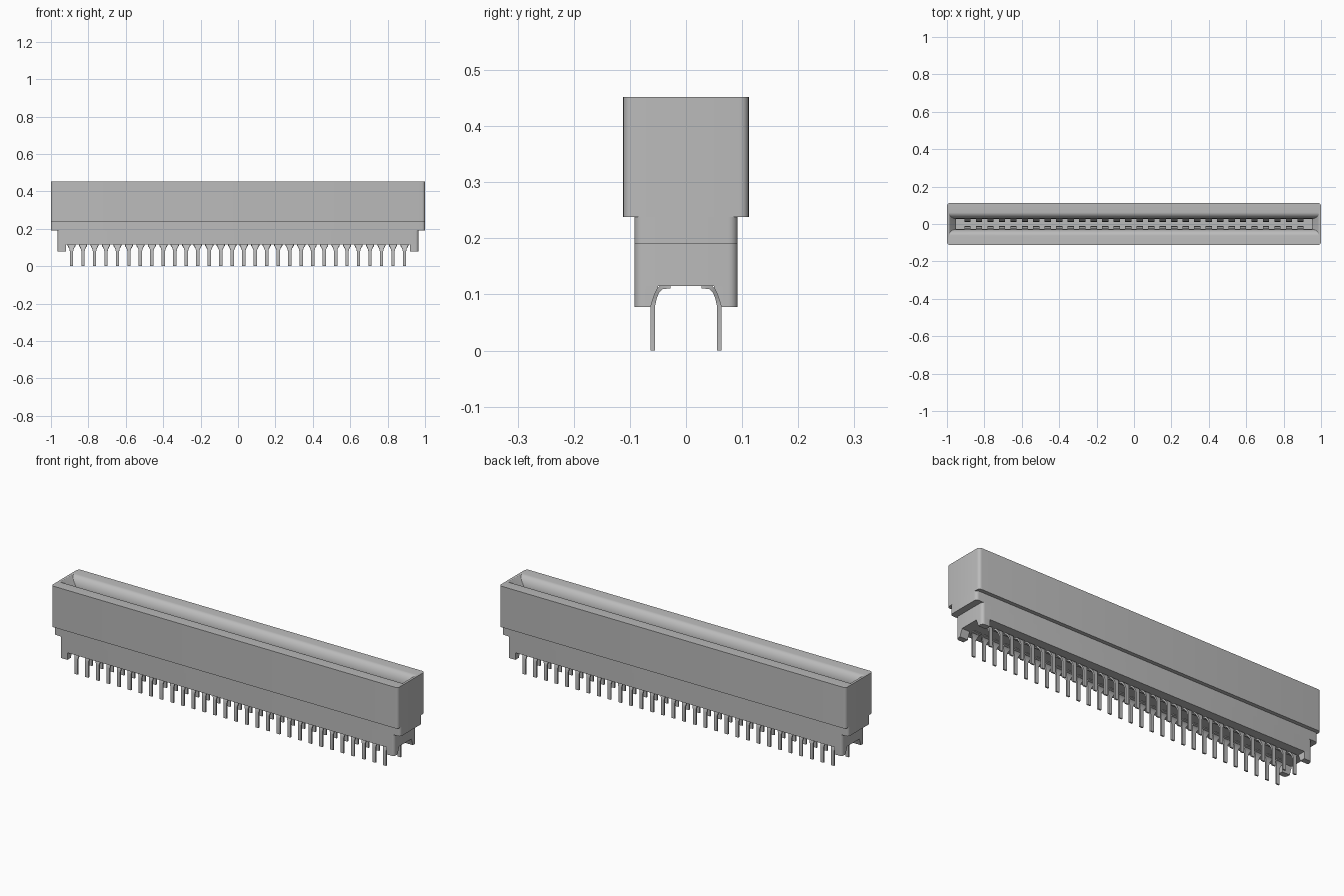
import bpy, bmesh, math
from mathutils import Vector

cube = bpy.data.objects.get("Cube")
if cube:
    bpy.data.objects.remove(cube, do_unlink=True)

grey = bpy.data.materials.new("plain grey")
grey.use_nodes = True
grey.diffuse_color = (0.5, 0.5, 0.5, 1)
grey.node_tree.nodes["Principled BSDF"].inputs["Base Color"].default_value = (0.5, 0.5, 0.5, 1)

PINS = 30
FIRST = -0.89
PITCH = -2 * FIRST / (PINS - 1)


def loft(bm, rings):
    """Bridge rings of points in order and cap both ends."""
    loops = [[bm.verts.new(p) for p in ring] for ring in rings]
    n = len(loops[0])
    for a, b in zip(loops, loops[1:]):
        for i in range(n):
            j = (i + 1) % n
            bm.faces.new((a[i], a[j], b[j], b[i]))
    bm.faces.new(loops[0][::-1])
    bm.faces.new(loops[-1])


def finish(name, bm):
    bmesh.ops.recalc_face_normals(bm, faces=bm.faces[:])
    mesh = bpy.data.meshes.new(name)
    bm.to_mesh(mesh)
    bm.free()
    mesh.materials.append(grey)
    obj = bpy.data.objects.new(name, mesh)
    bpy.context.collection.objects.link(obj)
    bpy.ops.object.select_all(action='DESELECT')
    obj.select_set(True)
    bpy.context.view_layer.objects.active = obj
    bpy.ops.object.shade_smooth_by_angle(angle=math.radians(32))
    return obj


def rounded_rect(hx, hy, r, z, steps=5):
    pts = []
    for k, (sx, sy) in enumerate([(1, 1), (-1, 1), (-1, -1), (1, -1)]):
        for s in range(steps + 1):
            a = math.pi / 2 * (k + s / steps)
            pts.append((sx * (hx - r) + r * math.cos(a),
                        sy * (hy - r) + r * math.sin(a), z))
    return pts


# Housing: stepped outer walls, rounded lead-in and card slot
bm = bmesh.new()
R = 0.016
rings = [rounded_rect(0.965, 0.092, R, 0.115),
         rounded_rect(0.965, 0.092, R, 0.19),
         rounded_rect(1.0, 0.092, R, 0.19),
         rounded_rect(1.0, 0.092, R, 0.238),
         rounded_rect(1.0, 0.112, R, 0.238),
         rounded_rect(1.0, 0.112, R, 0.452)]
for s in range(9):
    a = math.pi / 2 * s / 8
    drop = 1 - math.cos(a)
    rings.append(rounded_rect(0.988 - 0.036 * drop, 0.062 - 0.034 * math.sin(a),
                              0.001, 0.452 - 0.05 * drop))
rings.append(rounded_rect(0.952, 0.028, 0.001, 0.17))
loft(bm, rings)
finish("housing", bm)

# Standoff feet at both ends, with sloped inner faces
bm = bmesh.new()
foot = [(0.05, 0.12), (0.05, 0.112), (0.056, 0.1), (0.063, 0.078),
        (0.092, 0.078), (0.092, 0.12)]
for sx in (-1, 1):
    for sy in (-1, 1):
        loft(bm, [[(sx * x, sy * y, z) for y, z in foot] for x in (0.92, 0.965)])
corners = [e for e in bm.edges
           if all(abs(v.co.x) > 0.96 and abs(v.co.y) > 0.09 for v in e.verts)]
bmesh.ops.bevel(bm, geom=corners, offset=R, segments=5, affect='EDGES', profile=0.5)
finish("standoff_feet", bm)

# Solder pins: flat tails flaring and bending inward under the housing
path = [(0.059, 0.0, 0.018), (0.059, 0.08, 0.018), (0.056, 0.094, 0.024),
        (0.051, 0.106, 0.036), (0.043, 0.113, 0.044), (0.028, 0.115, 0.044)]
bm = bmesh.new()
for sy in (-1, 1):
    for i in range(PINS):
        cx = FIRST + i * PITCH
        rings = []
        for k, (y, z, w) in enumerate(path):
            a, b = path[max(k - 1, 0)], path[min(k + 1, len(path) - 1)]
            t = Vector((b[0] - a[0], b[1] - a[1])).normalized() * 0.004
            ny, nz = t.y, -t.x
            if k == 0:
                ny, nz = 0.004, 0
            rings.append([(cx + sx * w / 2, sy * (y + d * ny), z + d * nz)
                          for sx, d in ((-1, -1), (1, -1), (1, 1), (-1, 1))])
        loft(bm, rings)
finish("solder_pins", bm)

# Spring contacts bulging into the slot from both walls
bulge = [(0.031, 0.172), (0.025, 0.172), (0.019, 0.24), (0.014, 0.29),
         (0.012, 0.315), (0.014, 0.335), (0.024, 0.37), (0.031, 0.37)]
bm = bmesh.new()
for sy in (-1, 1):
    for i in range(PINS):
        cx = FIRST + i * PITCH
        loft(bm, [[(cx + dx, sy * y, z) for y, z in bulge] for dx in (-0.017, 0.017)])
finish("spring_contacts", bm)
